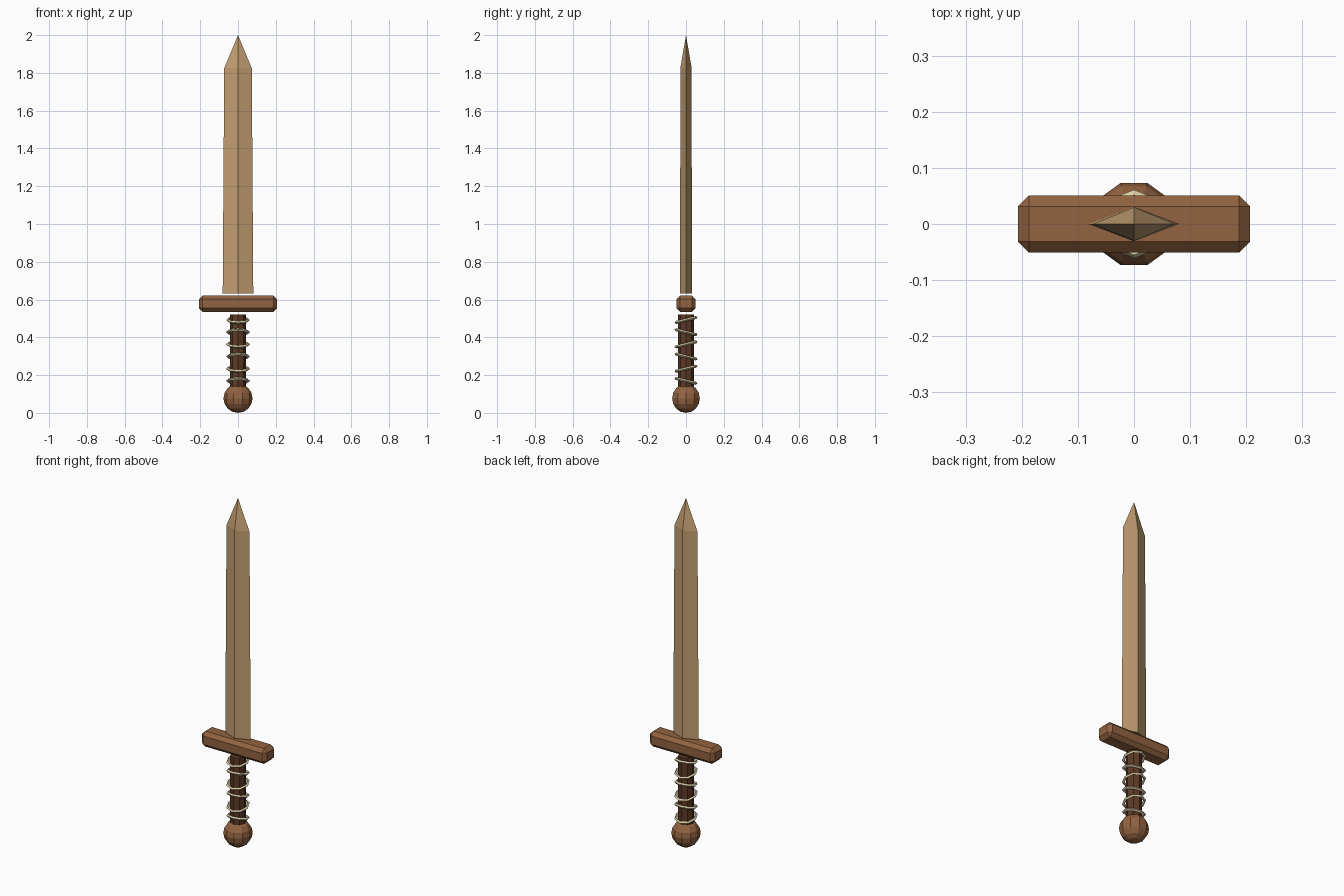
import bpy
import bmesh
from math import pi, cos, sin, radians
from mathutils import Matrix, Vector

if "Cube" in bpy.data.objects:
    bpy.data.objects.remove(bpy.data.objects["Cube"], do_unlink=True)


def material(name, rgb):
    mat = bpy.data.materials.new(name)
    mat.use_nodes = True
    mat.diffuse_color = (*rgb, 1)
    mat.node_tree.nodes["Principled BSDF"].inputs["Base Color"].default_value = (*rgb, 1)
    return mat


pale_wood = material("pale_wood", (0.54, 0.345, 0.165))
brown_wood = material("brown_wood", (0.29, 0.125, 0.052))
dark_wood = material("dark_wood", (0.11, 0.042, 0.018))
cream_cord = material("cream_cord", (0.73, 0.63, 0.38))


def finish(bm, name, mat):
    bmesh.ops.recalc_face_normals(bm, faces=bm.faces)
    mesh = bpy.data.meshes.new(name)
    bm.to_mesh(mesh)
    bm.free()
    mesh.materials.append(mat)
    obj = bpy.data.objects.new(name, mesh)
    bpy.context.collection.objects.link(obj)
    return obj


# Blade: diamond section, slight taper, pointed tip
bm = bmesh.new()


def diamond(half_width, half_depth, z):
    corners = ((half_width, 0), (0, half_depth), (-half_width, 0), (0, -half_depth))
    return [bm.verts.new((x, y, z)) for x, y in corners]


base = diamond(0.081, 0.031, 0.631)
shoulder = diamond(0.073, 0.03, 1.825)
tip = bm.verts.new((0, 0, 2))
bm.faces.new(base)
for i in range(4):
    j = (i + 1) % 4
    bm.faces.new((base[i], base[j], shoulder[j], shoulder[i]))
    bm.faces.new((shoulder[i], shoulder[j], tip))
finish(bm, "blade", pale_wood)

# Crossguard: chamfered bar
bm = bmesh.new()
bmesh.ops.create_cube(bm, size=1, matrix=Matrix.Translation((0, 0, 0.578))
                      @ Matrix.Diagonal((0.414, 0.102, 0.088, 1)))
guard = finish(bm, "crossguard", brown_wood)
bevel = guard.modifiers.new("chamfer", 'BEVEL')
bevel.width = 0.02
bevel.segments = 1

# Grip: faceted cylinder
bm = bmesh.new()
bmesh.ops.create_cone(bm, cap_ends=True, segments=8, radius1=0.042, radius2=0.042,
                      depth=0.4, matrix=Matrix.Translation((0, 0, 0.322)))
finish(bm, "grip", dark_wood)

# Pommel: faceted ball
bm = bmesh.new()
bmesh.ops.create_uvsphere(bm, u_segments=10, v_segments=8, radius=0.077,
                          matrix=Matrix.Translation((0, 0, 0.077))
                          @ Matrix.Rotation(pi / 2, 4, 'Z'))
finish(bm, "pommel", brown_wood)


# Cord wrapping: rings tilted alternately forwards and backwards
def cord_ring(name, z, tilt, radius=0.055, thickness=0.008, sides=8, section=4):
    bm = bmesh.new()
    place = Matrix.Translation((0, 0, z)) @ Matrix.Rotation(tilt, 4, 'X')
    loops = []
    for i in range(sides):
        a = 2 * pi * i / sides
        loop = []
        for k in range(section):
            b = 2 * pi * k / section
            r = radius + thickness * cos(b)
            loop.append(bm.verts.new(place @ Vector((r * cos(a), r * sin(a), thickness * sin(b)))))
        loops.append(loop)
    for i in range(sides):
        here, there = loops[i], loops[(i + 1) % sides]
        for k in range(section):
            n = (k + 1) % section
            bm.faces.new((here[k], there[k], there[n], here[n]))
    finish(bm, name, cream_cord)


for i in range(6):
    cord_ring(f"cord_ring_{i + 1}", 0.492 - 0.0645 * i, radians(14 if i % 2 == 0 else -14))
